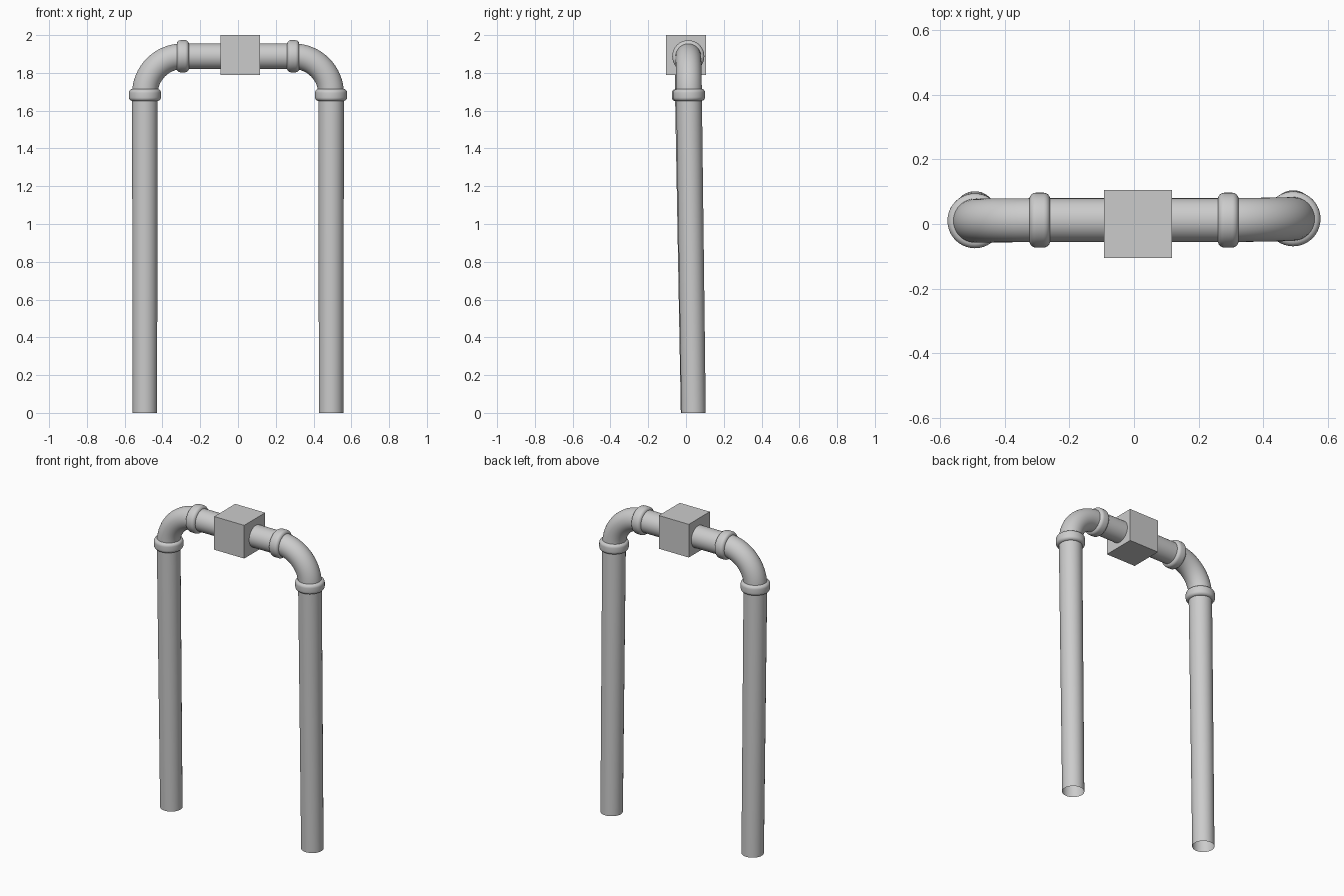
import bpy, math
from mathutils import Vector

if "Cube" in bpy.data.objects:
    bpy.data.objects.remove(bpy.data.objects["Cube"])

PIPE_R = 0.068
SIDES = 40


def finish(obj):
    bpy.ops.object.select_all(action='DESELECT')
    obj.select_set(True)
    bpy.context.view_layer.objects.active = obj
    bpy.ops.object.shade_smooth_by_angle(angle=math.radians(40))


def sweep(name, rings):
    """Skin open circular rings: each is (centre, axis, radius)."""
    verts, faces = [], []
    for centre, axis, radius in rings:
        axis = Vector(axis).normalized()
        u = Vector((0, 1, 0))
        u = (u - axis * u.dot(axis)).normalized()
        v = axis.cross(u)
        for i in range(SIDES):
            a = 2 * math.pi * i / SIDES
            verts.append(Vector(centre) + radius * (u * math.cos(a) + v * math.sin(a)))
    for k in range(len(rings) - 1):
        for i in range(SIDES):
            j = (i + 1) % SIDES
            faces.append((k * SIDES + i, k * SIDES + j,
                          (k + 1) * SIDES + j, (k + 1) * SIDES + i))
    mesh = bpy.data.meshes.new(name)
    mesh.from_pydata(verts, [], faces)
    obj = bpy.data.objects.new(name, mesh)
    bpy.context.collection.objects.link(obj)
    finish(obj)


def collar(name, centre, axis):
    """Raised band with rounded shoulders."""
    axis = Vector(axis).normalized()
    half, round_r, top = 0.032, 0.02, 0.085
    profile = [(-half, PIPE_R - 0.002)]
    for side in (-1, 1):
        for s in range(7):
            t = s / 6 if side < 0 else 1 - s / 6
            a = t * math.pi / 2
            profile.append((side * (half - round_r + round_r * math.cos(a)),
                            top - round_r + round_r * math.sin(a)))
    profile.append((half, PIPE_R - 0.002))
    sweep(name, [(Vector(centre) + axis * d, axis, r) for d, r in profile])


X, Z_TOP, Z_JOIN, BEND, Y_BAR = 0.493, 1.888, 1.683, 0.2, 0.012

for side, label, y_join, y_foot in ((-1, "left", 0.010, 0.037), (1, "right", 0.016, 0.040)):
    # Leaning, slightly tapered, open-ended leg
    foot, joint = Vector((side * X, y_foot, 0)), Vector((side * X, y_join, Z_JOIN))
    lean = joint - foot
    sweep(label + "_leg", [(foot, (0, 0, 1), 0.0645), (joint, (0, 0, 1), PIPE_R)])

    # Quarter-turn elbow
    rings = [(joint, (0, 0, 1), PIPE_R)]
    for s in range(17):
        a = s / 16 * math.pi / 2
        y = y_join + (Y_BAR - y_join) * s / 16
        rings.append(((side * (X - BEND + BEND * math.cos(a)), y,
                       Z_TOP - BEND + BEND * math.sin(a)),
                      (-side * math.sin(a), 0, math.cos(a)), PIPE_R))
    sweep(label + "_elbow", rings)

    # Collars at both ends of the elbow
    collar(label + "_leg_collar", joint, lean)
    collar(label + "_bar_collar", (side * 0.292, Y_BAR, Z_TOP), (side, 0, 0))

# Horizontal crossbar
sweep("crossbar", [((x, Y_BAR, Z_TOP), (1, 0, 0), PIPE_R) for x in (-0.293, 0.293)])

# Central junction box
bpy.ops.mesh.primitive_cube_add(size=0.21, location=(0.012, 0, 1.895))
bpy.context.object.name = "junction_box"
